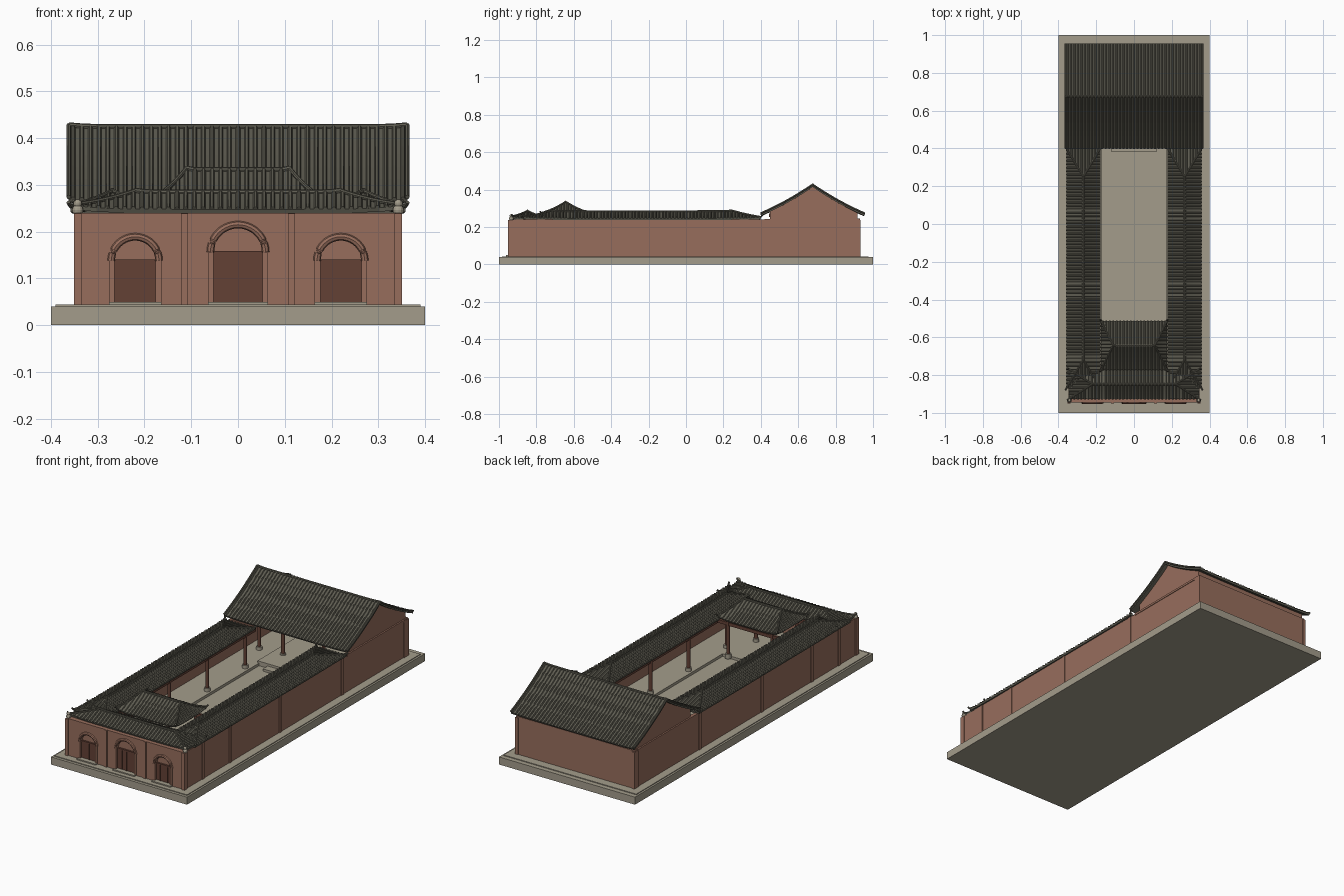
import bpy, bmesh, math
from mathutils import Vector

if "Cube" in bpy.data.objects:
    bpy.data.objects.remove(bpy.data.objects["Cube"])


def material(name, rgb):
    m = bpy.data.materials.new(name)
    m.diffuse_color = (*rgb, 1)
    m.use_nodes = True
    m.node_tree.nodes["Principled BSDF"].inputs["Base Color"].default_value = m.diffuse_color
    return m


STONE = material("pale stone", (.37, .335, .26))
BRICK = material("red brick", (.31, .155, .108))
WOOD = material("dark red wood", (.125, .052, .036))
TILE = material("grey roof tile", (.112, .107, .082))


def finish(bm, name, mat):
    me = bpy.data.meshes.new(name)
    bm.to_mesh(me)
    bm.free()
    ob = bpy.data.objects.new(name, me)
    me.materials.append(mat)
    bpy.context.collection.objects.link(ob)
    return ob


def add_box(bm, x0, x1, y0, y1, z0, z1):
    vs = bmesh.ops.create_cube(bm, size=1)["verts"]
    for v in vs:
        v.co = Vector((x0 + (v.co.x + .5) * (x1 - x0), y0 + (v.co.y + .5) * (y1 - y0),
                       z0 + (v.co.z + .5) * (z1 - z0)))


def boxes(name, mat, *dims):
    bm = bmesh.new()
    for d in dims:
        add_box(bm, *d)
    return finish(bm, name, mat)


def mirrored(*dims):
    return [d for x0, x1, *r in dims for d in ((x0, x1, *r), (-x1, -x0, *r))]


def tube(bm, pts, r, n=6):
    rings = []
    for i, p in enumerate(pts):
        t = (pts[min(i + 1, len(pts) - 1)] - pts[max(i - 1, 0)]).normalized()
        s = t.cross(Vector((0, .001, 1) if abs(t.z) < .95 else (0, 1, 0))).normalized()
        u = s.cross(t)
        rings.append([bm.verts.new(p + r * (s * math.cos(k * math.tau / n) + u * math.sin(k * math.tau / n)))
                      for k in range(n)])
    for a, b in zip(rings, rings[1:]):
        for k in range(n):
            bm.faces.new((a[k], a[(k + 1) % n], b[(k + 1) % n], b[k]))
    bm.faces.new(rings[0])
    bm.faces.new(rings[-1])
    bmesh.ops.recalc_face_normals(bm, faces=bm.faces)


def prism(bm, outline, place, d0, d1):
    a = [bm.verts.new(place(p, q, d0)) for p, q in outline]
    b = [bm.verts.new(place(p, q, d1)) for p, q in outline]
    bm.faces.new(a)
    bm.faces.new(b[::-1])
    for i in range(len(a)):
        j = (i + 1) % len(a)
        bm.faces.new((a[i], a[j], b[j], b[i]))
    bmesh.ops.recalc_face_normals(bm, faces=bm.faces)


def tiled_roof(name, cx, cy, hx, hy, ze, zr, inset, lift, turn=False, ridge_r=.006):
    """Concave roof with its ridge along local x; inset 0 makes it gabled."""
    L = hx - inset

    def pt(end, sg, a, t):
        w, d = L + inset * (1 - t), hy * (1 - t)
        z = ze + (zr - ze) * t * (.8 + .2 * t) + lift * abs(a) ** 6 * (1 - t) ** 2
        return Vector((sg * w, a * d, z) if end else (a * w, sg * d, z))

    slopes = [(e, s) for e in ((0, 1) if inset else (0,)) for s in (-1, 1)]
    # roof deck
    bm = bmesh.new()
    na, nt = 16, 6
    for e, s in slopes:
        g = [[bm.verts.new(pt(e, s, -1 + 2 * i / na, j / nt)) for i in range(na + 1)] for j in range(nt + 1)]
        for j in range(nt):
            for i in range(na):
                bm.faces.new((g[j][i], g[j][i + 1], g[j + 1][i + 1], g[j + 1][i]))
    bmesh.ops.remove_doubles(bm, verts=bm.verts, dist=1e-5)
    for f in bm.faces:
        f.normal_update()
        if f.normal.z < 0:
            f.normal_flip()
    deck = finish(bm, name + "_deck", TILE)
    mod = deck.modifiers.new("thickness", "SOLIDIFY")
    mod.thickness, mod.offset = .009, -1
    # round tile ribs running down each slope
    bm = bmesh.new()
    for e, s in slopes:
        half = hy if e else hx
        n = round(2 * half / .0185)
        for k in range(n):
            c = -half + (k + .5) * 2 * half / n
            tm = 1 - abs(c) / hy if e else (1 if abs(c) <= L else 1 - (abs(c) - L) / inset)
            tm = min(tm, .99)
            path = []
            for j in range(5):
                t = tm * j / 4
                path.append(pt(e, s, c / (hy * (1 - t) if e else L + inset * (1 - t)), t) + Vector((0, 0, .001)))
            tube(bm, path, .005)
    ribs = finish(bm, name + "_ribs", TILE)
    # main ridge with upturned ends, and hip or verge ridges
    bm = bmesh.new()
    tube(bm, [Vector((L * a, 0, zr + .004 * abs(a) ** 12)) for a in [i / 12 for i in range(-12, 13)]], ridge_r, 8)
    for sx in (-1, 1):
        for sy in (-1, 1):
            path = [pt(0, sy, sx, j / 8) + Vector((0, 0, .004)) for j in range(9)]
            if inset:
                out = (path[0] - path[1]).normalized()
                path.insert(0, path[0] + Vector((out.x, out.y, .9)) * .009)
            tube(bm, path, ridge_r * .8, 8)
    ridge = finish(bm, name + "_ridges", TILE)
    for ob in (deck, ribs, ridge):
        ob.location = (cx, cy, 0)
        ob.rotation_euler.z = math.pi / 2 if turn else 0


# stone terrace, walkway floors and steps
boxes("terrace", STONE, (-.4, .4, -1, 1, 0, .04), (-.39, .39, -.985, .975, .039, .044))
boxes("walkway_floor", STONE, *mirrored((.17, .34, -.93, .92, .04, .058)),
      (-.18, .18, -.93, -.55, .04, .058), (-.18, .18, .42, .92, .04, .068), (-.12, .12, .38, .43, .04, .056))

# front wall with three arched recesses
ARCHES = ((0, .052, .156), (-.22, .044, .138), (.22, .044, .138))
front = boxes("front_wall", BRICK, (-.347, .347, -.945, -.915, .04, .24))
bm = bmesh.new()
for cx, r, zs in ARCHES:
    arc = [(cx + r * math.cos(a), zs + r * math.sin(a)) for a in [math.pi * i / 16 for i in range(17)]]
    prism(bm, [(cx - r, .046), (cx + r, .046)] + arc, lambda p, q, d: (p, d, q), -.97, -.93)
cutter = finish(bm, "arch_cutter", BRICK)
cutter.hide_render = True
cutter.hide_viewport = True
cut = front.modifiers.new("arches", "BOOLEAN")
cut.object, cut.operation, cut.solver = cutter, "DIFFERENCE", "EXACT"

# doors, jambs, arch mouldings and doorsteps
for cx, r, zs in ARCHES:
    boxes("door", WOOD, (cx - r, cx + r, -.937, -.929, .046, zs),
          *[(cx + r * k / 2 - .002, cx + r * k / 2 + .002, -.939, -.936, .046, zs) for k in (-1, 0, 1)],
          (cx - r, cx + r, -.94, -.929, zs - .004, zs + .003))
    boxes("door_jambs", BRICK, *[(cx + s * (r + .006) - .006, cx + s * (r + .006) + .006, -.949, -.94, .044, zs)
                                 for s in (-1, 1)])
    bm = bmesh.new()
    tube(bm, [Vector((cx + (r + .007) * math.cos(a), -.945, zs + (r + .007) * math.sin(a)))
              for a in [math.pi * i / 20 for i in range(21)]], .008, 8)
    finish(bm, "arch_moulding", BRICK)
    boxes("doorstep", STONE, (cx - r - .012, cx + r + .012, -.962, -.93, .04, .05))

# side and back walls with pilasters
boxes("side_walls", BRICK, *mirrored((.33, .347, -.945, .93, .04, .24)))
boxes("back_wall", BRICK, (-.347, .347, .905, .93, .04, .245), (-.342, .342, .895, .918, .24, .275))
boxes("pilasters", BRICK,
      *mirrored(*[(.33, .351, y - .01, y + .01, .04, .239) for y in (-.935, -.79, -.56, -.14, .38, .905)],
                (.335, .351, -.951, -.925, .04, .239), (.107, .122, -.95, -.93, .04, .239),
                (.335, .351, .905, .934, .04, .239), (.33, .35, .42, .93, .232, .243)))

# hall gables
bm = bmesh.new()
for s in (-1, 1):
    prism(bm, [(.45, .235), (.917, .235), (.917, .275), (.677, .42), (.45, .283)],
          lambda p, q, d: (d, p, q), s * .325, s * .342)
finish(bm, "hall_gables", BRICK)

# timber columns on stone pedestals
SPOTS = [(s * .195, y, .25) for s in (-1, 1) for y in (-.62, -.3, .02, .34)]
SPOTS += [(s * x, y, z) for s in (-1, 1) for x, y, z in
          ((.12, .55, .33), (.13, -.54, .255), (.12, -.76, .255), (.26, .55, .33))]
for x, y, top in SPOTS:
    bm = bmesh.new()
    tube(bm, [Vector((x, y, .05)), Vector((x, y, top))], .009, 12)
    finish(bm, "column", WOOD)
    bm = bmesh.new()
    tube(bm, [Vector((x, y, .05)), Vector((x, y, .075))], .015, 12)
    finish(bm, "column_pedestal", STONE)

# timber beams under the eaves
boxes("eave_beams", WOOD, *mirrored((.189, .201, -.87, .42, .222, .24)),
      *[(-.2, .2, y - .006, y + .006, .225, .242) for y in (-.76, -.54)],
      *mirrored(*[(.195, .335, y - .005, y + .005, .225, .24) for y in (-.62, -.3, .02, .34)]),
      (-.33, .33, .544, .556, .31, .328), (-.33, .33, .444, .456, .255, .272))

# tiled roofs
tiled_roof("hall_roof", 0, .677, .362, .278, .266, .424, 0, .004)
for s in (-1, 1):
    tiled_roof("corridor_roof", s * .268, -.235, .635, .09, .247, .284, .15, .004, True)
tiled_roof("front_roof", 0, -.848, .345, .079, .248, .284, .125, .007)
tiled_roof("porch_roof", 0, -.643, .175, .13, .262, .332, .065, .01)

# round stone finials on the front corners
for s in (-1, 1):
    bm = bmesh.new()
    for z, r in ((.246, .012), (.26, .009)):
        vs = bmesh.ops.create_uvsphere(bm, u_segments=12, v_segments=8, radius=r)["verts"]
        bmesh.ops.translate(bm, verts=vs, vec=(s * .343, -.934, z))
    finish(bm, "corner_finial", STONE)
